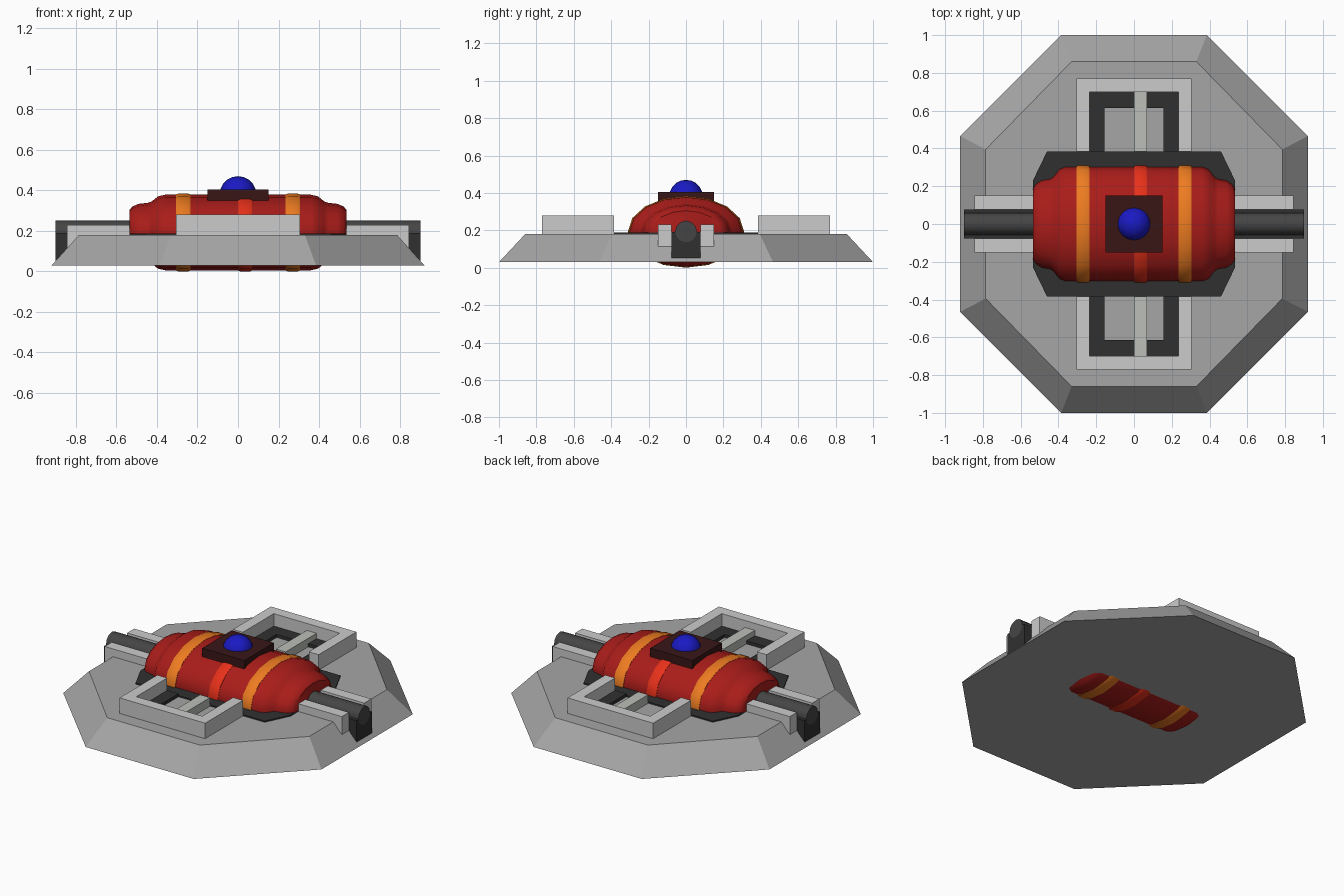
import bpy, math

if "Cube" in bpy.data.objects:
    bpy.data.objects.remove(bpy.data.objects["Cube"])


def material(name, rgb):
    m = bpy.data.materials.new(name)
    m.diffuse_color = (*rgb, 1)
    m.use_nodes = True
    m.node_tree.nodes["Principled BSDF"].inputs["Base Color"].default_value = m.diffuse_color
    return m


STONE = material("mid_grey", (0.38, 0.38, 0.38))
DARK = material("dark_grey", (0.03, 0.03, 0.03))
STEEL = material("steel_dark", (0.06, 0.06, 0.06))
BAR = material("bar_grey", (0.5, 0.52, 0.48))
MAROON = material("maroon", (0.4, 0.012, 0.01))
ORANGE = material("orange", (0.85, 0.2, 0.015))
RED = material("red", (0.8, 0.03, 0.01))
BROWN = material("dark_brown", (0.04, 0.008, 0.008))
BLUE = material("blue", (0.01, 0.01, 0.55))


def build(name, verts, faces, mat=None, smooth=None):
    me = bpy.data.meshes.new(name)
    me.from_pydata(verts, [], faces)
    ob = bpy.data.objects.new(name, me)
    bpy.context.collection.objects.link(ob)
    if mat:
        me.materials.append(mat)
    if smooth:
        bpy.ops.object.select_all(action='DESELECT')
        ob.select_set(True)
        bpy.context.view_layer.objects.active = ob
        bpy.ops.object.shade_smooth_by_angle(angle=math.radians(smooth))
    return ob


def loft(name, rings, mat=None, smooth=None):
    """Bridge rings of equal length and cap both ends."""
    n = len(rings[0])
    verts = [p for r in rings for p in r]
    faces = [tuple(range(n))[::-1], tuple(range(len(verts) - n, len(verts)))]
    for k in range(len(rings) - 1):
        for i in range(n):
            j = (i + 1) % n
            faces.append((k * n + i, k * n + j, (k + 1) * n + j, (k + 1) * n + i))
    return build(name, verts, faces, mat, smooth)


def prism(name, pts, z0, z1, mat=None, top=None):
    return loft(name, [[(x, y, z0) for x, y in pts],
                       [(x, y, z1) for x, y in (top or pts)]], mat)


def box(name, x0, x1, y0, y1, z0, z1, mat=None):
    return prism(name, [(x0, y0), (x1, y0), (x1, y1), (x0, y1)], z0, z1, mat)


def octagon(ax, bx, ay, by):
    """Outline through (ax, by) and (bx, ay) in every quadrant."""
    return [(ax, -by), (bx, -ay), (bx, ay), (ax, by),
            (-ax, by), (-bx, ay), (-bx, -ay), (-ax, -by)]


def lathe_x(name, profile, z, squash, mat, n=16, smooth=35):
    """Elliptical sections along x from (x, radius) pairs."""
    angles = [2 * math.pi * i / n for i in range(n)]
    return loft(name, [[(x, r * math.cos(a), z + squash * r * math.sin(a))
                        for a in angles] for x, r in profile], mat, smooth)


# Octagonal sloped base and dark seat under the tank
prism("base", octagon(0.385, 0.92, 0.465, 1.0), 0.03, 0.18, STONE,
      octagon(0.33, 0.785, 0.395, 0.86))
prism("tank_seat", octagon(0.46, 0.535, 0.23, 0.385), 0.17, 0.188, DARK)

# Tank lying along x, stepped at the ends
half = [(0.36, 0.303), (0.395, 0.29), (0.425, 0.25), (0.445, 0.238),
        (0.49, 0.23), (0.52, 0.21), (0.535, 0.185)]
lathe_x("tank", [(-x, r) for x, r in half[::-1]] + half, 0.192, 0.615, MAROON)

# Bands around the tank
for name, x0, x1, mat in (("left_band", -0.305, -0.235, ORANGE),
                          ("right_band", 0.235, 0.305, ORANGE),
                          ("middle_band", 0.0, 0.07, RED)):
    lathe_x(name, [(x0, 0.305), (x0 + 0.01, 0.311), (x1 - 0.01, 0.311), (x1, 0.305)],
            0.192, 0.616, mat)

# Lamp on its square mount
box("lamp_mount", -0.15, 0.15, -0.15, 0.15, 0.345, 0.405, BROWN)
bpy.ops.mesh.primitive_uv_sphere_add(segments=16, ring_count=10, radius=0.09,
                                     location=(0, 0, 0.38))
lamp = bpy.context.object
lamp.name = "lamp"
lamp.data.materials.append(BLUE)
bpy.ops.object.shade_smooth_by_angle(angle=math.radians(40))


def u_frame(name, s, w, far, t, z1, mat=None):
    """U-shaped frame opening toward the tank."""
    near = 0.25 if mat else 0.385
    pts = [(-w, near), (-w, far), (w, far), (w, near),
           (w - t, near), (w - t, far - t), (t - w, far - t), (t - w, near)]
    # rotating by 180 degrees keeps the winding
    pts = [(x * s, y * s) for x, y in pts][::-1]
    prism(name, pts, 0.17, z1, mat)


# Front and back frames with inner lining and centre bar
for label, s in (("front", -1), ("back", 1)):
    u_frame(label + "_frame", s, 0.305, 0.77, 0.07, 0.28)
    ys = sorted((s * 0.385, s * 0.70))
    pts = [(-0.235, 0.385), (-0.235, 0.70), (0.235, 0.70), (0.235, 0.385),
           (0.155, 0.385), (0.155, 0.615), (-0.155, 0.615), (-0.155, 0.385)]
    prism(label + "_lining", [(x * s, y * s) for x, y in pts][::-1], 0.17, 0.2, DARK)
    box(label + "_bar", 0.0, 0.07, ys[0], ys[1], 0.17, 0.235, BAR)

# Side pipes with cradle and rails
for label, s in (("left", -1), ("right", 1)):
    def span(a, b):
        return sorted((s * a, s * b))
    lathe_x(label + "_pipe", [(x, 0.058) for x in span(0.5, 0.9)], 0.194, 1, STEEL, n=12)
    box(label + "_cradle", *span(0.5, 0.9), -0.078, 0.078, 0.05, 0.19, DARK)
    for side, y0 in (("front", -0.15), ("back", 0.078)):
        box(f"{label}_{side}_rail", *span(0.5, 0.845), y0, y0 + 0.072, 0.04, 0.23)
